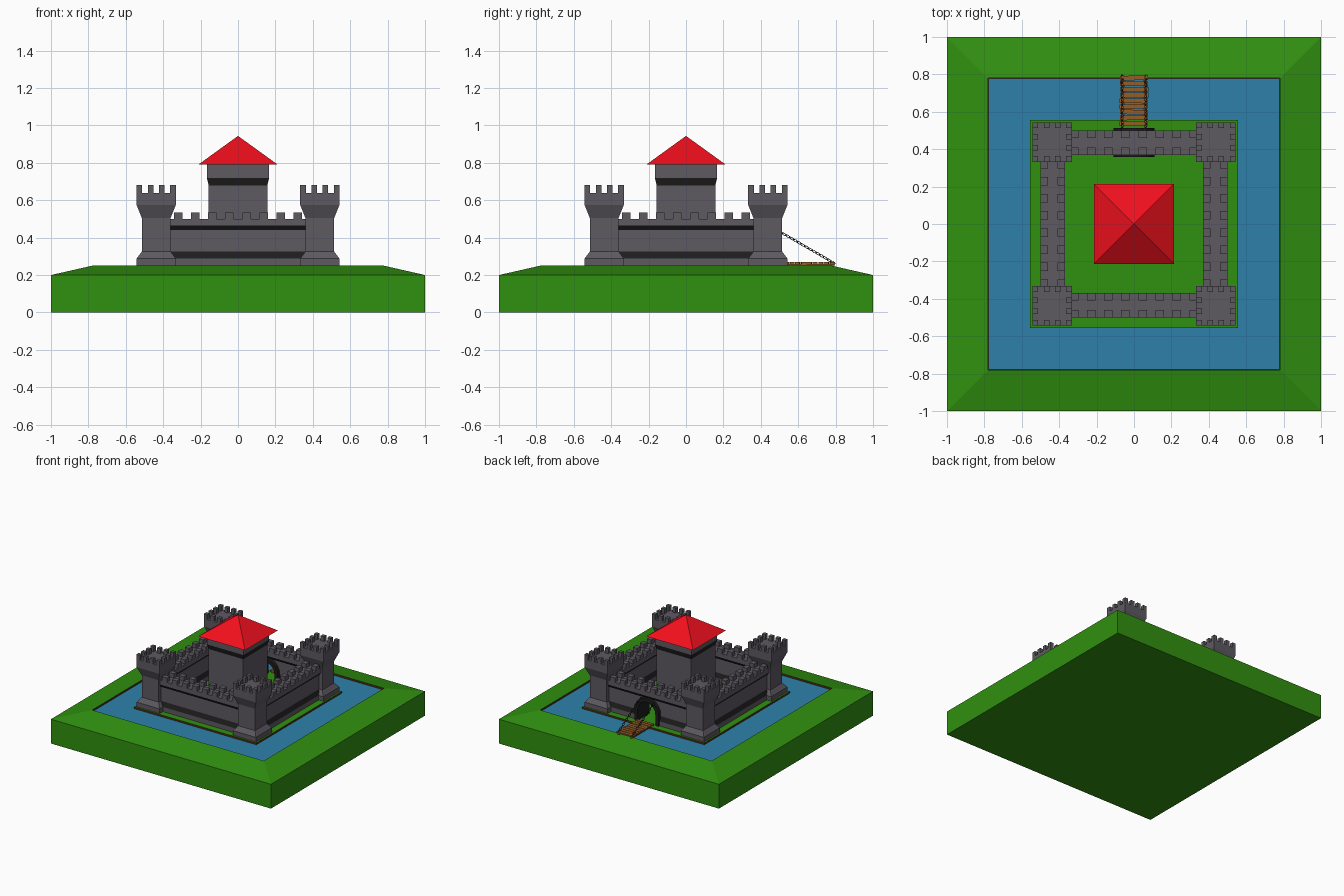
import bpy, bmesh, math, random
from mathutils import Matrix, Vector

if "Cube" in bpy.data.objects:
    bpy.data.objects.remove(bpy.data.objects["Cube"])

random.seed(3)


def material(name, r, g, b):
    m = bpy.data.materials.new(name)
    m.diffuse_color = (r, g, b, 1)
    m.use_nodes = True
    m.node_tree.nodes["Principled BSDF"].inputs["Base Color"].default_value = m.diffuse_color
    return m


GRASS = material("grass", .03, .28, .005)
EARTH = material("earth", .08, .026, .007)
WATER = material("water", .027, .216, .40)
STONE = material("stone", .11, .10, .12)
DARK = material("dark_stone", .012, .012, .013)
RED = material("roof_red", .87, .005, .012)
WOOD = material("wood", .30, .11, .02)
IRON = material("iron", .03, .025, .022)


def finish(name, bm, mats, matrix=Matrix()):
    bmesh.ops.remove_doubles(bm, verts=bm.verts, dist=1e-5)
    bmesh.ops.recalc_face_normals(bm, faces=bm.faces)
    me = bpy.data.meshes.new(name)
    bm.to_mesh(me)
    bm.free()
    for m in mats:
        me.materials.append(m)
    ob = bpy.data.objects.new(name, me)
    ob.matrix_world = matrix
    bpy.context.collection.objects.link(ob)
    return ob


def loft(name, rings, mats, bands=None, loc=(0, 0, 0), closed=False):
    """Stack of square rings (half width, z); bands gives a material index per step."""
    bm = bmesh.new()
    corners = ((-1, -1), (1, -1), (1, 1), (-1, 1))
    loops = [[bm.verts.new((x * h, y * h, z)) for x, y in corners] for h, z in rings]
    steps = len(rings) if closed else len(rings) - 1
    for s in range(steps):
        a, b = loops[s], loops[(s + 1) % len(loops)]
        for i in range(4):
            j = (i + 1) % 4
            f = bm.faces.new((a[i], a[j], b[j], b[i]))
            f.material_index = bands[s] if bands else 0
    if not closed:
        bm.faces.new(loops[0])
        if rings[-1][0] > .001:
            bm.faces.new(loops[-1])
    return finish(name, bm, mats, Matrix.Translation(loc))


def box(bm, centre, size, angle=0):
    m = (Matrix.Translation(centre) @ Matrix.Rotation(angle, 4, 'Z')
         @ Matrix.Diagonal((*size, 1)))
    bmesh.ops.create_cube(bm, size=1, matrix=m)


def prism(name, points, axis, start, length, mats, matrix=Matrix()):
    """Extrude a profile given as (u, z) along x or y."""
    bm = bmesh.new()
    place = (lambda u, z: (start, u, z)) if axis == 'x' else (lambda u, z: (u, start, z))
    face = bm.faces.new([bm.verts.new(place(u, z)) for u, z in points])
    out = bmesh.ops.extrude_face_region(bm, geom=[face], use_keep_orig=True)
    move = Vector((length, 0, 0) if axis == 'x' else (0, length, 0))
    bmesh.ops.translate(bm, vec=move,
                        verts=[v for v in out["geom"] if isinstance(v, bmesh.types.BMVert)])
    return finish(name, bm, mats, matrix)


def arch(r, bottom, spring=.34, n=10):
    arc = [(r * math.cos(math.pi * i / n), spring + r * math.sin(math.pi * i / n))
           for i in range(n + 1)]
    return [(r, bottom)] + arc + [(-r, bottom)]


# Ground with moat trench, and the water in it
loft("ground", [(1, 0), (1, .2), (.78, .25), (.78, .15), (.555, .15), (.555, .25)],
     [GRASS, EARTH], [0, 0, 1, 1, 1])
loft("moat_water", [(.779, .2), (.779, .236), (.556, .236), (.556, .2)], [WATER], closed=True)

# Corner towers with battlements
T = .4375
for sx in (-1, 1):
    for sy in (-1, 1):
        loc = (sx * T, sy * T, 0)
        loft("tower", [(.105, .25), (.105, .288), (.077, .325), (.077, .505),
                       (.105, .575), (.105, .64)], [STONE], loc=loc)
        bm = bmesh.new()
        for i in range(4):
            for j in range(4):
                if i in (0, 3) or j in (0, 3):
                    box(bm, (.06 * i - .09, .06 * j - .09, .66), (.03, .03, .042))
        finish("tower_battlements", bm, [STONE], Matrix.Translation(loc))

# Curtain walls: half profile mirrored, dark sloping bands top and bottom
half = [(.065, .25), (.065, .288), (.05, .325), (.05, .44), (.065, .465), (.065, .50)]
profile = [(-.435 + u, z) for u, z in half] + [(-.435 - u, z) for u, z in reversed(half)]
for k, side in enumerate(("front", "right", "back", "left")):
    turn = Matrix.Rotation(k * math.pi / 2, 4, 'Z')
    wall = prism(side + "_wall", profile, 'x', -.39, .78, [STONE, DARK], turn)
    for p in wall.data.polygons:
        if abs(p.normal.x) < .5 and abs(p.normal.z) > .1 and abs(p.normal.z) < .9:
            p.material_index = 1
    bm = bmesh.new()
    for i in range(8):
        for y in (-.48, -.39):
            box(bm, ((i - 3.5) * .0912, y, .517), (.0456, .04, .036))
    finish(side + "_wall_battlements", bm, [STONE], turn)
    if side == "back":
        back_wall = wall

# Gateway cut through the back wall, with an arched surround
cutter = prism("gate_cutter", arch(.095, .2), 'y', .3, .3, [STONE])
cutter.hide_render = True
bpy.context.view_layer.objects.active = back_wall
mod = back_wall.modifiers.new("gate", 'BOOLEAN')
mod.operation = 'DIFFERENCE'
mod.solver = 'EXACT'
mod.object = cutter
bpy.ops.object.modifier_apply(modifier="gate")
bpy.data.objects.remove(cutter)
prism("gate_arch", arch(.11, .25) + arch(.08, .25)[::-1], 'y', .357, .156, [DARK])

# Keep and pyramid roof
loft("keep", [(.157, .25), (.157, .68), (.167, .72), (.167, .795)], [STONE, DARK], [0, 1, 0])
loft("keep_roof", [(.213, .79), (0, .944)], [RED])

# Drawbridge planks on two beams
bm = bmesh.new()
for x in (-.058, .058):
    box(bm, (x, .66, .252), (.014, .27, .012))
for i in range(9):
    box(bm, (random.uniform(-.003, .003), .537 + .0305 * i, .263),
        (.15, .025, .011), random.uniform(-.04, .04))
finish("drawbridge", bm, [WOOD])


# Drawbridge chains
def link(bm, m, segs=8, sides=4):
    grid = []
    for i in range(segs):
        a = 2 * math.pi * i / segs
        ring = []
        for j in range(sides):
            b = 2 * math.pi * j / sides
            r = .0075 + .0025 * math.cos(b)
            ring.append(bm.verts.new(m @ Vector((1.6 * r * math.cos(a), r * math.sin(a),
                                                 .0025 * math.sin(b)))))
        grid.append(ring)
    for i in range(segs):
        for j in range(sides):
            a, b, k = grid[i], grid[(i + 1) % segs], (j + 1) % sides
            bm.faces.new((a[j], b[j], b[k], a[k]))


for x in (-.063, .063):
    bm = bmesh.new()
    top, end = Vector((x, .505, .43)), Vector((x, .785, .268))
    aim = (end - top).to_track_quat('X', 'Z').to_matrix().to_4x4()
    for i in range(15):
        link(bm, Matrix.Translation(top.lerp(end, i / 14)) @ aim
             @ Matrix.Rotation(math.pi / 4 + i * math.pi / 2, 4, 'X'))
    finish("drawbridge_chain", bm, [IRON])
